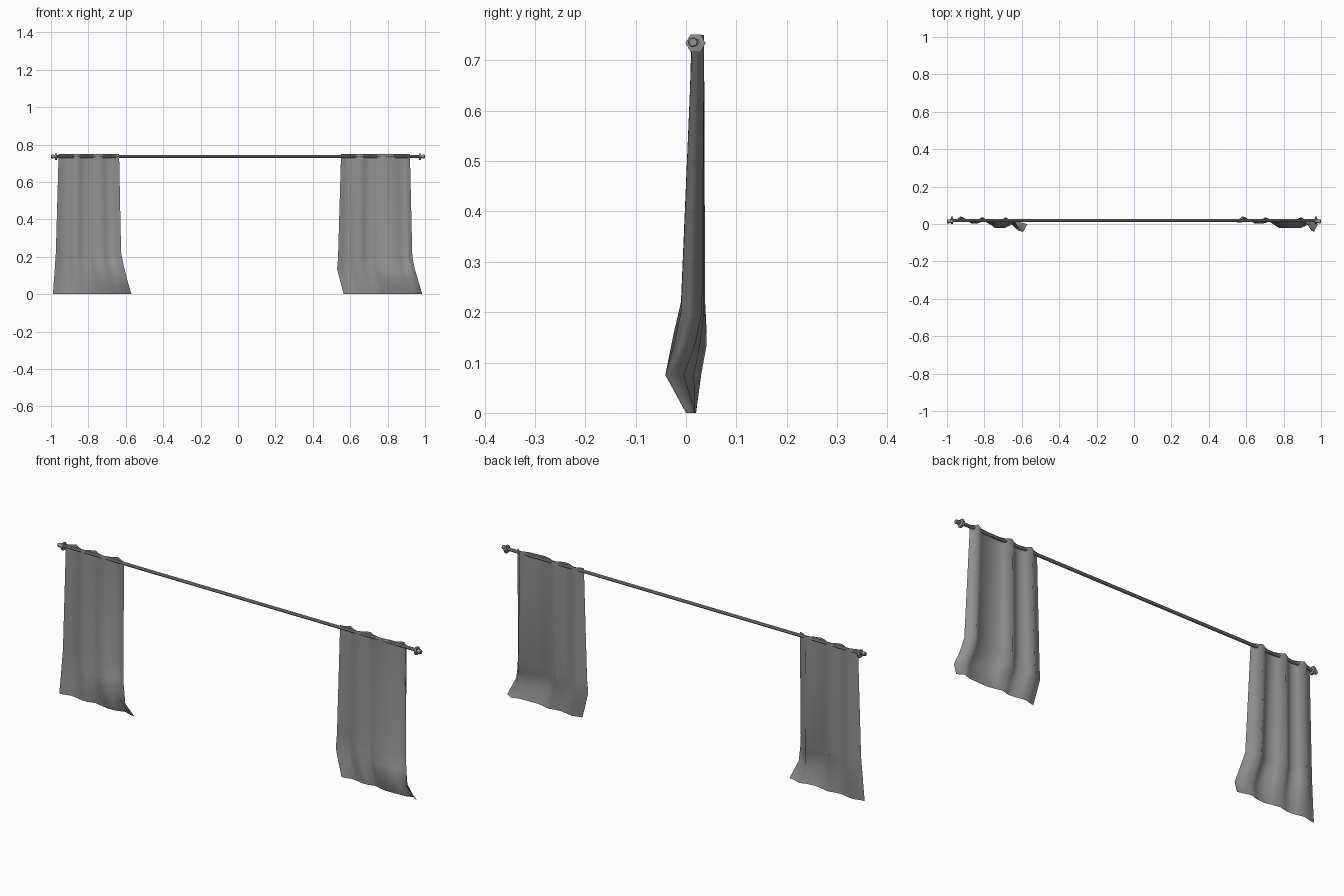
import bpy, bmesh, math

if "Cube" in bpy.data.objects:
    bpy.data.objects.remove(bpy.data.objects["Cube"])

ROD_Y, ROD_Z = 0.019, 0.736

grey = bpy.data.materials.new("dark_grey")
grey.diffuse_color = (0.28, 0.28, 0.28, 1)
grey.use_nodes = True
grey.node_tree.nodes["Principled BSDF"].inputs["Base Color"].default_value = grey.diffuse_color


def finish(name, bm, smooth=40):
    me = bpy.data.meshes.new(name)
    bm.to_mesh(me)
    bm.free()
    me.materials.append(grey)
    ob = bpy.data.objects.new(name, me)
    bpy.context.collection.objects.link(ob)
    bpy.ops.object.select_all(action='DESELECT')
    ob.select_set(True)
    bpy.context.view_layer.objects.active = ob
    bpy.ops.object.shade_smooth_by_angle(angle=math.radians(smooth))
    return ob


def lathe_x(name, profile, sides, y=ROD_Y, z=ROD_Z):
    """Turned part along x from (x, radius) pairs."""
    bm = bmesh.new()
    rings = []
    for x, r in profile:
        rings.append([bm.verts.new((x, y + r * math.cos(2 * math.pi * i / sides),
                                    z + r * math.sin(2 * math.pi * i / sides)))
                      for i in range(sides)])
    for a, b in zip(rings, rings[1:]):
        for i in range(sides):
            j = (i + 1) % sides
            bm.faces.new((a[i], a[j], b[j], b[i]))
    bm.faces.new(rings[0])
    bm.faces.new(rings[-1])
    bmesh.ops.recalc_face_normals(bm, faces=bm.faces)
    return finish(name, bm)


def curtain(name, top_x, rows):
    """Cloth sheet: rows of (z, left x, right x, fold depths)."""
    bm = bmesh.new()
    us = [(x - top_x[0]) / (top_x[-1] - top_x[0]) for x in top_x]
    grid = [[bm.verts.new((x0 + u * (x1 - x0), y, z)) for u, y in zip(us, ys)]
            for z, x0, x1, ys in rows]
    for a, b in zip(grid, grid[1:]):
        for i in range(len(us) - 1):
            bm.faces.new((a[i], b[i], b[i + 1], a[i + 1]))
    return finish(name, bm, 100)


# rod
lathe_x("rod", [(-0.985, 0.008), (0.985, 0.008)], 8)

# finials: hexagonal collar and round end knob
for side, s in (("left", -1), ("right", 1)):
    lathe_x("collar_" + side, [(s * 0.966, 0.009), (s * 0.968, 0.02),
                               (s * 0.978, 0.02), (s * 0.980, 0.009)], 6, z=0.734)
    lathe_x("end_knob_" + side, [(s * 0.975, 0.007), (s * 0.987, 0.010),
                                 (s * 0.998, 0.010), (s * 1.0, 0.008)], 10, y=0.014)

# fold depths shared by both curtains, from the header down to the hem
top = [.016, .018, .036, .018, .010, .018, .036, .018, .010, .018, .036, .018, .011]
mid = [.014, .018, .038, .022, .006, .014, .036, .014, -.004, .004, .032, .006, -.010]
knee = [.012, .016, .041, .024, .004, .008, .028, .004, -.022, -.012, .018, -.010, -.024]
low = [.010, .014, .030, .018, .004, .002, .016, -.004, -.022, -.020, -.004, -.036, -.041]
hem = [.008, .010, .020, .014, .008, .008, .018, .010, .002, .006, .018, .006, .000]

curtain("curtain_left",
        [-.96, -.945, -.915, -.885, -.865, -.84, -.81, -.78, -.75, -.715, -.685, -.657, -.635],
        [(.75, -.96, -.635, top), (.715, -.96, -.635, top), (.22, -.974, -.625, mid),
         (.16, -.978, -.613, knee), (.075, -.984, -.592, low), (0, -.99, -.57, hem)])

curtain("curtain_right",
        [.55, .567, .595, .622, .65, .677, .705, .735, .77, .86, .892, .908, .92],
        [(.75, .55, .92, top), (.715, .55, .92, top), (.20, .535, .932, mid),
         (.135, .53, .945, knee), (.075, .545, .963, low), (0, .565, .985, hem)])
